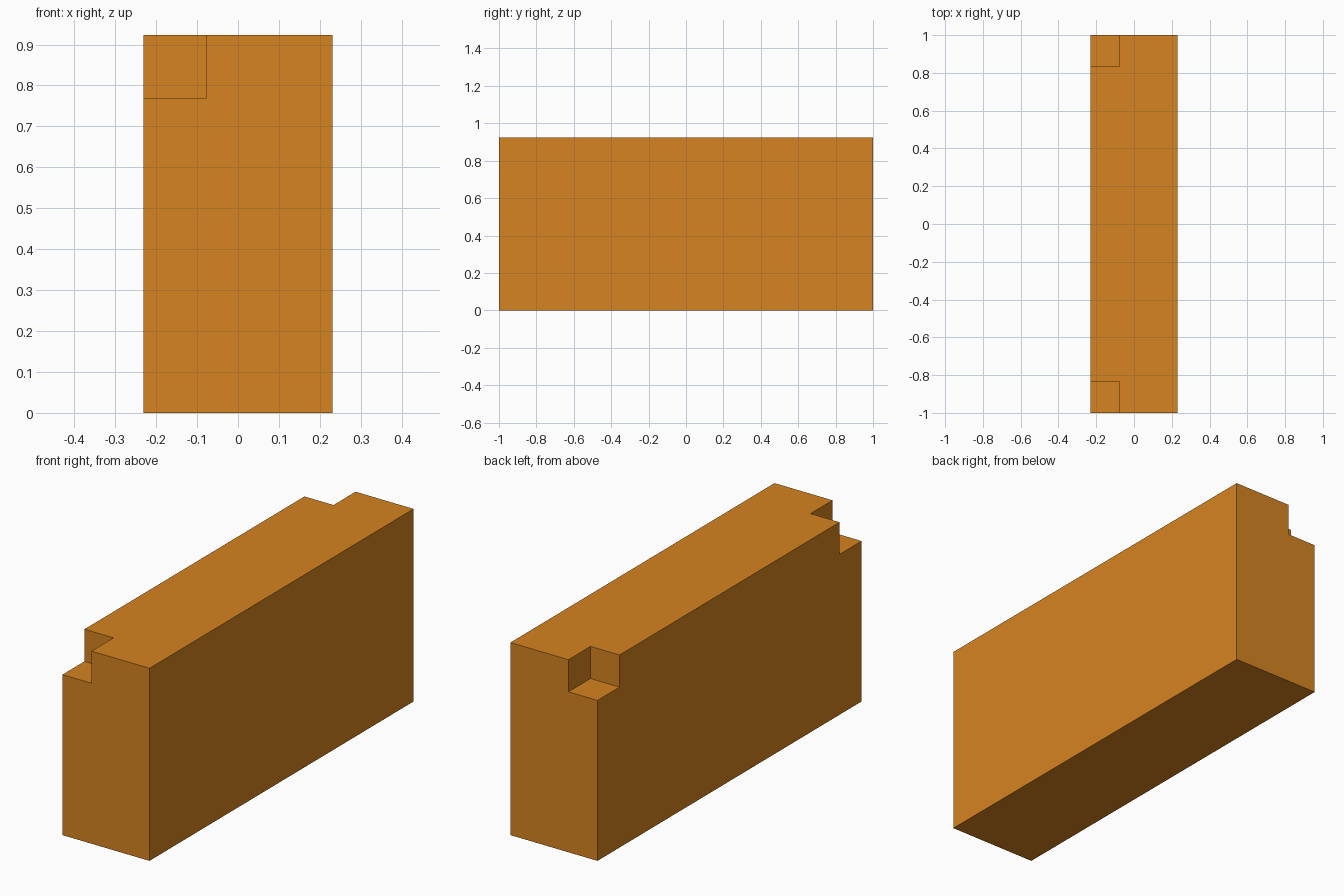
import bpy

if "Cube" in bpy.data.objects:
    bpy.data.objects.remove(bpy.data.objects["Cube"])

HALF_X, HALF_Y, HEIGHT = 0.2308, 1.0, 0.923
NOTCH_X, NOTCH_Y, NOTCH_Z = 0.154, 0.167, 0.154
OVER = 0.1  # cutter overshoot beyond the block faces


def box(name, low, high):
    bpy.ops.mesh.primitive_cube_add(size=1)
    ob = bpy.context.object
    ob.name = name
    for v in ob.data.vertices:
        v.co = [lo + (c + 0.5) * (hi - lo) for c, lo, hi in zip(v.co, low, high)]
    return ob


# Main block
block = box("notched_block", (-HALF_X, -HALF_Y, 0), (HALF_X, HALF_Y, HEIGHT))

# Corner notches on the upper left edge, one at each end
for side, label in ((-1, "front"), (1, "back")):
    y0, y1 = sorted((side * (HALF_Y - NOTCH_Y), side * (HALF_Y + OVER)))
    cutter = box(label + "_notch_cutter",
                 (-HALF_X - OVER, y0, HEIGHT - NOTCH_Z),
                 (-HALF_X + NOTCH_X, y1, HEIGHT + OVER))
    cutter.hide_render = True
    mod = block.modifiers.new(label + "_notch", 'BOOLEAN')
    mod.operation = 'DIFFERENCE'
    mod.solver = 'EXACT'
    mod.object = cutter
    bpy.context.view_layer.objects.active = block
    bpy.ops.object.modifier_apply(modifier=mod.name)
    bpy.data.objects.remove(cutter)

# Orange finish
orange = bpy.data.materials.new("orange")
orange.diffuse_color = (0.67, 0.23, 0.015, 1)
orange.use_nodes = True
orange.node_tree.nodes["Principled BSDF"].inputs["Base Color"].default_value = orange.diffuse_color
block.data.materials.clear()
block.data.materials.append(orange)
